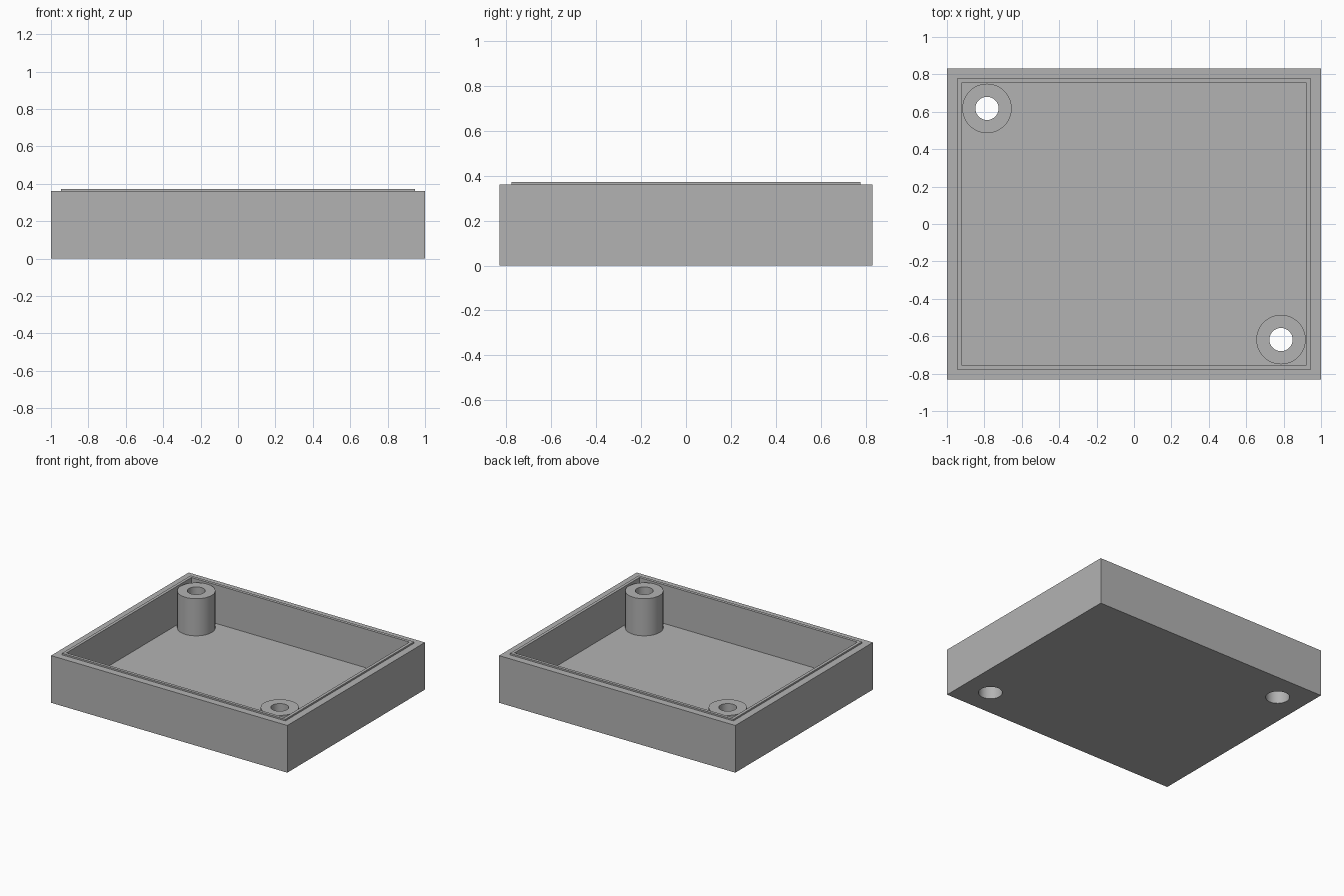
import bpy, bmesh, math

if "Cube" in bpy.data.objects:
    bpy.data.objects.remove(bpy.data.objects["Cube"], do_unlink=True)

HALF_X, HALF_Y = 1.0, 0.832
FLOOR, RIM, LIP = 0.077, 0.361, 0.373
LIP_INSET, WALL = 0.054, 0.077
BORE, SCREW_HOLE, POST = 0.083, 0.062, 0.132
LEDGE = 0.22
SEGMENTS = 64
POSTS = {"left_post": (0.786, -0.618), "right_post": (-0.786, 0.618)}

grey = bpy.data.materials.new("plain grey")
grey.use_nodes = True
colour = (0.45, 0.45, 0.45, 1)
grey.diffuse_color = colour
grey.node_tree.nodes["Principled BSDF"].inputs["Base Color"].default_value = colour


def add_object(name, bm):
    bmesh.ops.recalc_face_normals(bm, faces=bm.faces)
    mesh = bpy.data.meshes.new(name)
    bm.to_mesh(mesh)
    bm.free()
    mesh.materials.append(grey)
    obj = bpy.data.objects.new(name, mesh)
    bpy.context.collection.objects.link(obj)
    return obj


def select(obj):
    bpy.ops.object.select_all(action="DESELECT")
    obj.select_set(True)
    bpy.context.view_layer.objects.active = obj


def bridge(bm, rings):
    for a, b in zip(rings, rings[1:]):
        for i in range(len(a)):
            j = (i + 1) % len(a)
            bm.faces.new((a[i], a[j], b[j], b[i]))


def rectangle(bm, inset, z):
    x, y = HALF_X - inset, HALF_Y - inset
    return [bm.verts.new(p) for p in ((-x, -y, z), (x, -y, z), (x, y, z), (-x, y, z))]


def circle(bm, centre, radius, z):
    steps = [2 * math.pi * i / SEGMENTS for i in range(SEGMENTS)]
    return [bm.verts.new((centre[0] + radius * math.cos(a),
                          centre[1] + radius * math.sin(a), z)) for a in steps]


# Open tray with a raised lip around the opening
bm = bmesh.new()
steps = ((0, 0), (0, RIM), (LIP_INSET, RIM), (LIP_INSET, LIP), (WALL, LIP), (WALL, FLOOR))
rings = [rectangle(bm, inset, z) for inset, z in steps]
bridge(bm, rings)
bm.faces.new(rings[0])
bm.faces.new(rings[-1])
tray = add_object("tray", bm)

for name, centre in POSTS.items():
    # Screw head hole through the floor
    bm = bmesh.new()
    ends = [circle(bm, centre, BORE, z) for z in (-0.1, FLOOR + 0.1)]
    bridge(bm, ends)
    for end in ends:
        bm.faces.new(end)
    drill = add_object(name + "_drill", bm)
    drill.hide_render = True
    cut = tray.modifiers.new("floor hole", "BOOLEAN")
    cut.operation = "DIFFERENCE"
    cut.solver = "EXACT"
    cut.object = drill
    select(tray)
    bpy.ops.object.modifier_apply(modifier=cut.name)
    bpy.data.objects.remove(drill, do_unlink=True)

    # Hollow screw post, narrower hole above the ledge
    bm = bmesh.new()
    profile = ((POST, FLOOR), (POST, RIM), (SCREW_HOLE, RIM),
               (SCREW_HOLE, LEDGE), (BORE, LEDGE), (BORE, FLOOR), (POST, FLOOR))
    bridge(bm, [circle(bm, centre, r, z) for r, z in profile])
    bmesh.ops.remove_doubles(bm, verts=bm.verts, dist=0.0001)
    post = add_object(name, bm)
    select(post)
    bpy.ops.object.shade_smooth_by_angle()

select(tray)
bpy.ops.object.shade_smooth_by_angle()
